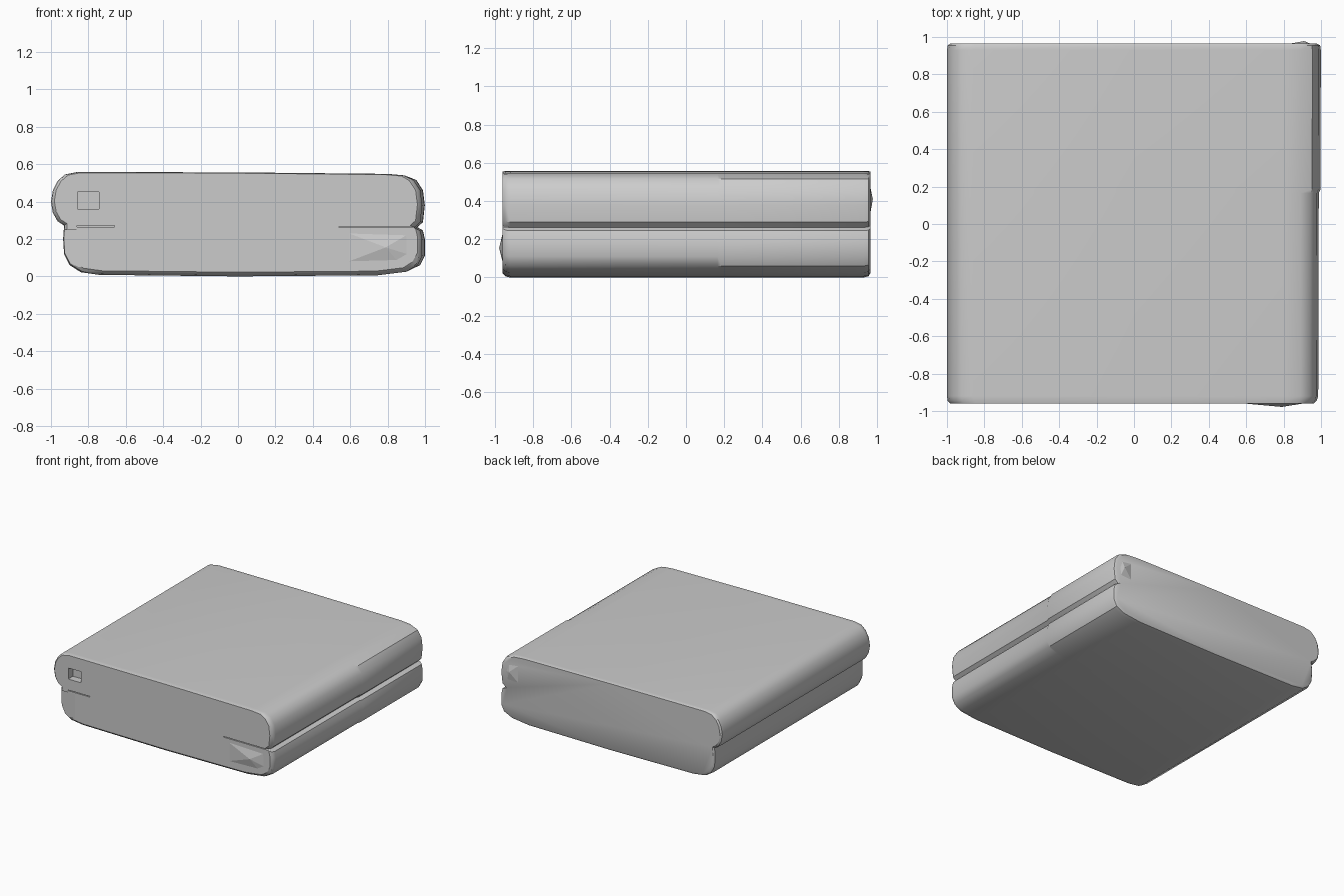
import bpy, bmesh
from mathutils import Matrix

if "Cube" in bpy.data.objects:
    bpy.data.objects.remove(bpy.data.objects["Cube"])

# Cross-section of the folded two-layer pad (x, z), clockwise from upper left
PROFILE = [(-0.86, 0.558), (0.0, 0.556), (0.80, 0.548), (0.89, 0.54), (0.94, 0.515),
           (0.975, 0.46), (0.985, 0.38), (0.975, 0.29), (0.945, 0.262),
           (0.975, 0.245), (0.985, 0.20), (0.985, 0.11), (0.96, 0.06), (0.90, 0.025),
           (0.75, 0.006), (0.0, 0.0), (-0.74, 0.008), (-0.84, 0.022), (-0.90, 0.06),
           (-0.93, 0.12), (-0.935, 0.20), (-0.93, 0.272),
           (-0.965, 0.295), (-0.99, 0.34), (-1.0, 0.40), (-0.99, 0.46),
           (-0.965, 0.51), (-0.925, 0.545)]

# Stations along y: position, side inset, bottom inset, right-side bulge
STATIONS = [(-0.96, 0.018, 0.03, -0.008), (-0.945, 0.004, 0.008, -0.004),
            (-0.92, 0, 0, 0), (0.165, 0, 0, 0.003), (0.185, 0, 0, 0.012),
            (0.93, 0, 0, 0.014), (0.955, 0.004, 0.008, 0.014), (0.965, 0.018, 0.03, 0.008)]


def new_object(name, bm):
    bmesh.ops.recalc_face_normals(bm, faces=bm.faces)
    mesh = bpy.data.meshes.new(name)
    bm.to_mesh(mesh)
    bm.free()
    obj = bpy.data.objects.new(name, mesh)
    bpy.context.collection.objects.link(obj)
    return obj


def box(name, centre, size, turn=0):
    bm = bmesh.new()
    matrix = (Matrix.Translation(centre) @ Matrix.Rotation(turn, 4, 'Z')
              @ Matrix.Diagonal((*size, 1)))
    bmesh.ops.create_cube(bm, size=1, matrix=matrix)
    return new_object(name, bm)


# Padded body, lofted through the stations
bm = bmesh.new()
rings = []
for y, side, bottom, bulge in STATIONS:
    ring = []
    for x, z in PROFILE:
        px = x * (1 - side) + (bulge if x > 0.93 else 0)
        pz = 0.56 - (0.56 - z) * (1 - bottom * 1.6) - side * 0.25
        ring.append(bm.verts.new((px, y, pz)))
    rings.append(ring)
for a, b in zip(rings, rings[1:]):
    for i in range(len(a)):
        j = (i + 1) % len(a)
        bm.faces.new((a[i], a[j], b[j], b[i]))
bm.faces.new(rings[0])
bm.faces.new(rings[-1])
body = new_object("folded_pad", bm)

# Square pocket, chamfered lower corner and thin front seams
cutters = [box("pocket_cutter", (-0.80, -0.96, 0.405), (0.115, 0.12, 0.09)),
           box("corner_cutter", (-0.84, -0.985, 0.15), (0.30, 0.06, 0.20), -0.12),
           box("left_seam_cutter", (-0.76, -0.96, 0.268), (0.20, 0.06, 0.006)),
           box("right_seam_cutter", (0.77, -0.96, 0.264), (0.46, 0.06, 0.006))]
for cutter in cutters:
    cutter.hide_render = True
    cutter.hide_set(True)
    mod = body.modifiers.new(cutter.name, 'BOOLEAN')
    mod.operation = 'DIFFERENCE'
    mod.solver = 'EXACT'
    mod.object = cutter

# Faceted swelling on the front right corner of the lower layer
bm = bmesh.new()
base = [bm.verts.new(p) for p in [(0.54, -0.955, 0.25), (0.96, -0.95, 0.255),
                                  (0.965, -0.95, 0.10), (0.88, -0.95, 0.05), (0.54, -0.955, 0.06)]]
tip = bm.verts.new((0.79, -0.978, 0.155))
for i in range(5):
    bm.faces.new((base[i], base[(i + 1) % 5], tip))
bm.faces.new(base)
new_object("front_corner_swelling", bm)

# Matching swelling on the back right corner of the upper layer
bm = bmesh.new()
base = [bm.verts.new(p) for p in [(0.78, 0.955, 0.52), (0.93, 0.955, 0.50),
                                  (0.965, 0.955, 0.40), (0.955, 0.955, 0.29), (0.78, 0.955, 0.28)]]
tip = bm.verts.new((0.91, 0.978, 0.41))
for i in range(5):
    bm.faces.new((base[i], base[(i + 1) % 5], tip))
bm.faces.new(base)
new_object("back_corner_swelling", bm)

# Smooth the rounded sides, keep the ends crisp
bpy.ops.object.select_all(action='DESELECT')
body.select_set(True)
bpy.context.view_layer.objects.active = body
bpy.ops.object.shade_smooth_by_angle(angle=0.6)
